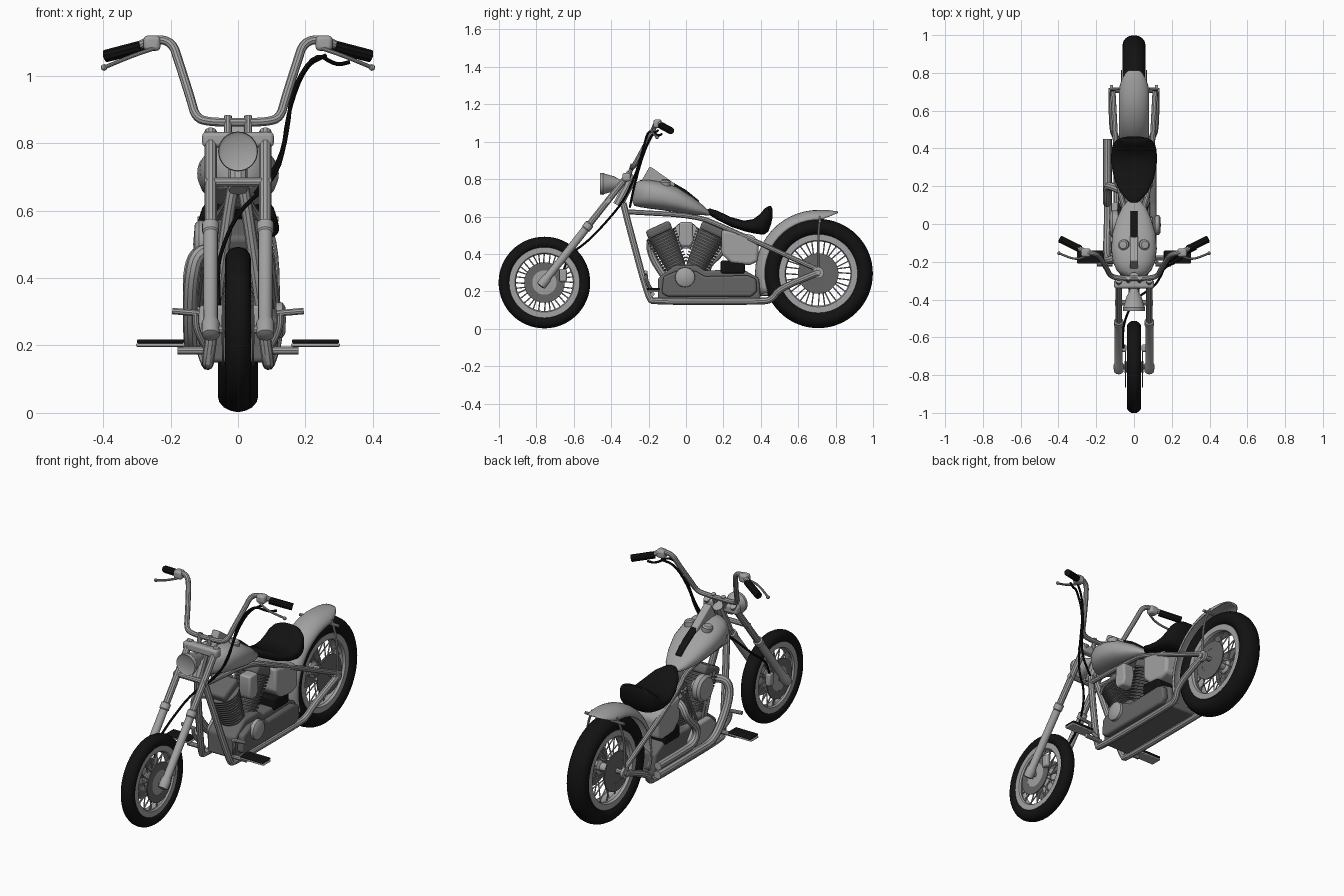
import bpy, bmesh, math
from mathutils import Vector, Matrix

if "Cube" in bpy.data.objects:
    bpy.data.objects.remove(bpy.data.objects["Cube"])


def material(name, c):
    m = bpy.data.materials.new(name)
    m.diffuse_color = (c, c, c, 1)
    m.use_nodes = True
    m.node_tree.nodes["Principled BSDF"].inputs["Base Color"].default_value = m.diffuse_color
    return m


GREY = material("light grey metal", 0.36)
DARK = material("dark grey engine", 0.13)
BLACK = material("black rubber", 0.006)


def finish(name, bm, mat, mirror=False, bevel=0):
    bmesh.ops.remove_doubles(bm, verts=bm.verts, dist=1e-5)
    bmesh.ops.recalc_face_normals(bm, faces=bm.faces)
    me = bpy.data.meshes.new(name)
    bm.to_mesh(me)
    bm.free()
    me.materials.append(mat)
    ob = bpy.data.objects.new(name, me)
    bpy.context.collection.objects.link(ob)
    if bevel:
        b = ob.modifiers.new("bevel", "BEVEL")
        b.width, b.segments = bevel, 3
    if mirror:
        ob.modifiers.new("mirror", "MIRROR").use_mirror_merge = False
    return ob


def skin(name, rings, mat, wrap=True, cap=True, close=False, **kw):
    """Faces between successive rings of points."""
    bm = bmesh.new()
    vs = [[bm.verts.new(p) for p in r] for r in rings]
    n = len(vs[0])
    pairs = list(zip(vs, vs[1:])) + ([(vs[-1], vs[0])] if close else [])
    for a, b in pairs:
        for i in range(n if wrap else n - 1):
            j = (i + 1) % n
            bm.faces.new((a[i], a[j], b[j], b[i]))
    if cap and wrap and not close:
        bm.faces.new(vs[0])
        bm.faces.new(vs[-1])
    return finish(name, bm, mat, **kw)


def lathe(name, prof, centre, axis, mat, seg=32, **kw):
    """prof: (distance along axis, radius) pairs."""
    q = Vector(axis).to_track_quat('Z', 'Y')
    rings = []
    for a, r in prof:
        r = max(r, 1e-4)
        rings.append([Vector(centre) + q @ Vector((r * math.cos(t), r * math.sin(t), a))
                      for t in (2 * math.pi * i / seg for i in range(seg))])
    return skin(name, rings, mat, **kw)


def prism(name, yz, x0, x1, mat, **kw):
    return skin(name, [[(x, y, z) for y, z in yz] for x in (x0, x1)], mat, **kw)


def box(name, c, s, mat, **kw):
    y, z, h, v = c[1], c[2], s[1] / 2, s[2] / 2
    return prism(name, [(y - h, z - v), (y + h, z - v), (y + h, z + v), (y - h, z + v)],
                 c[0] - s[0] / 2, c[0] + s[0] / 2, mat, **kw)


def tube(name, paths, r, mat, rounds=2, mirror=False):
    """Round tubes along corner-cut paths, joined in one mesh."""
    cu = bpy.data.curves.new(name, 'CURVE')
    cu.dimensions, cu.bevel_depth, cu.bevel_resolution, cu.use_fill_caps = '3D', r, 3, True
    for pts in paths:
        pts = [Vector(p) for p in pts]
        for _ in range(rounds if len(pts) > 2 else 0):
            new = [pts[0]]
            for a, b in zip(pts, pts[1:]):
                new += [a.lerp(b, .25), a.lerp(b, .75)]
            pts = new + [pts[-1]]
        sp = cu.splines.new('POLY')
        sp.points.add(len(pts) - 1)
        for p, v in zip(sp.points, pts):
            p.co = (*v, 1)
    tmp = bpy.data.objects.new(name + " curve", cu)
    bm = bmesh.new()
    bm.from_mesh(bpy.data.meshes.new_from_object(tmp))
    bpy.data.objects.remove(tmp)
    return finish(name, bm, mat, mirror)


def loft(name, secs, mat, power=2.4, seg=32):
    """secs: (y, z centre, half width, half height)."""
    f = lambda v: math.copysign(abs(v) ** (2 / power), v)
    ts = [2 * math.pi * i / seg for i in range(seg)]
    return skin(name, [[(w * f(math.cos(t)), y, z + h * f(math.sin(t))) for t in ts]
                       for y, z, w, h in secs], mat)


# wheels: tyre, rim, spokes, hub, discs
def wheel(tag, y, z, R, rim, hw, disc_x):
    c = (0, y, z)
    X = (1, 0, 0)
    m = (R + rim) / 2
    k = (R - rim) / 2
    ring = [(hw * math.cos(t), m + k * math.sin(t)) for t in
            (2 * math.pi * i / 16 for i in range(16))]
    lathe(tag + "_tyre", ring, c, X, BLACK, 64, close=True)
    w = hw * .72
    lathe(tag + "_rim", [(-w, rim + .012), (-w, rim - .02), (-w * .7, rim - .026), (0, rim - .015),
                         (w * .7, rim - .026), (w, rim - .02), (w, rim + .012)], c, X, GREY, 64, close=True)
    sp = []
    for i in range(32):
        a = 2 * math.pi * i / 32
        b = a + (.3 if i % 4 < 2 else -.3)
        s = (1 if i % 2 else -1)
        sp.append([(s * w * .9, y + .035 * math.cos(b), z + .035 * math.sin(b)),
                   (s * .006, y + (rim - .015) * math.cos(a), z + (rim - .015) * math.sin(a))])
    tube(tag + "_spokes", sp, .0035, GREY)
    lathe(tag + "_hub", [(-w - .012, .025), (-w, .042), (-w * .7, .042), (-w * .5, .025),
                         (w * .5, .025), (w * .7, .042), (w, .042), (w + .012, .025)], c, X, GREY)
    for s in (-1, 1):
        lathe(tag + "_disc", [(-.003, .065), (-.003, .108), (.003, .108), (.003, .065)],
              (s * disc_x, y, z), X, DARK, 48, close=True)
        lathe(tag + "_disc_carrier", [(-.004, 0), (-.004, .03), (-.002, .07), (.002, .07), (.004, .03), (.004, 0)],
              (s * disc_x, y, z), X, GREY if tag == "front" else DARK, 10)


FY, RY, RZ = -.757, .707, .295
wheel("front", FY, .247, .245, .178, .038, .045)
wheel("rear", RY, RZ, .292, .198, .06, .066)
tube("front_axle", [[(-.1, FY, .247), (.1, FY, .247)]], .013, GREY)
tube("rear_axle", [[(-.135, RY, .3), (.135, RY, .3)]], .014, GREY)

# fork
fork = lambda z, x=.081, dy=0: (x, -.76 + (z - .25) * .789 + dy, z)
d = Vector(fork(1)) - Vector(fork(0))
lathe("fork_lower", [(-.03, .012), (-.025, .026), (.02, .027), (.035, .021), (.36, .021),
                     (.365, .025), (.395, .025), (.4, .018)], fork(.25), d, GREY, 20, mirror=True)
tube("fork_upper", [[fork(.5), fork(.835)]], .018, GREY, mirror=True)
tube("fork_clamps", [[fork(.685, -.1), fork(.685, .1)]], .014, GREY)
box("upper_clamp", fork(.81, 0), (.212, .045, .045), GREY, bevel=.012)
tube("steering_neck", [[(0, -.28, .82), (0, -.365, .66)]], .028, GREY)
tube("risers", [[(.03, -.31, .8), (.03, -.285, .88)]], .012, GREY, mirror=True)
box("front_caliper", (.055, FY + .1, .285), (.03, .04, .07), GREY, bevel=.01, mirror=True)
lathe("headlight", [(0, 0), (0, .046), (-.006, .057), (.012, .059), (.02, .054), (.07, .04), (.1, .024), (.14, .015)],
      (0, -.455, .775), (0, 1, 0), GREY)

# handlebar and controls
tube("handlebar", [[(0, -.287, .862), (.085, -.287, .862), (.125, -.275, .875), (.14, -.245, .93), (.175, -.185, 1.04),
                    (.195, -.16, 1.1), (.25, -.15, 1.11), (.3, -.125, 1.085), (.385, -.083, 1.06)]], .0135, GREY, mirror=True)
tube("grips", [[(.285, -.132, 1.086), (.392, -.08, 1.058)]], .019, BLACK, mirror=True)
box("switch_housing", (.255, -.152, 1.096), (.05, .045, .045), GREY, bevel=.012, mirror=True)
tube("levers", [[(.25, -.17, 1.08), (.31, -.19, 1.06), (.397, -.155, 1.024)]], .006, GREY, mirror=True)
lathe("lever_ends", [(-.01, 0), (-.007, .007), (0, .01), (.007, .007), (.01, 0)], (.397, -.155, 1.024), (1, 0, 0), GREY, 12, mirror=True)
tube("cables", [[(.33, -.13, 1.04), (.29, -.15, 1.03), (.23, -.2, 1.07), (.16, -.23, .96), (.145, -.27, .82), (.11, -.33, .69),
                 (.0, -.4, .6), (-.055, -.52, .47), (-.06, -.62, .4), (-.055, -.66, .3)],
                [(.26, -.15, 1.06), (.2, -.19, 1.03), (.15, -.24, .9), (.13, -.28, .75), (.05, -.3, .65)]], .006, BLACK)

# frame
tube("cradle", [[(.015, -.335, .67), (.035, -.305, .55), (.088, -.2, .16), (.09, -.17, .145), (.09, .4, .145), (.095, .46, .155),
                 (.115, .5, .215), (.118, RY, .3)]], .018, GREY, mirror=True)
tube("upper_stays", [[(.03, -.31, .625), (.04, .05, .605), (.085, .2, .545), (.112, RY, .315)]], .014, GREY, mirror=True)
tube("fender_struts", [[(.12, RY, .3), (.115, RY, .5), (.075, RY + .01, .6)]], .006, GREY, mirror=True)
lathe("axle_plates", [(-.008, .03), (.008, .03)], (.118, RY, .3), (1, 0, 0), GREY, 20, mirror=True)
tube("fender_bar", [[(-.12, .715, .575), (.12, .715, .575)]], .008, GREY)

# tank, console and caps
loft("fuel_tank", [(-.287, .715, .03, .035), (-.275, .717, .06, .06), (-.245, .722, .092, .072), (-.2, .72, .112, .077),
                   (-.13, .71, .121, .076), (-.05, .69, .114, .068), (.03, .659, .09, .049), (.09, .634, .062, .027),
                   (.125, .617, .03, .011)], GREY)
prism("console", [(-.25, .77), (-.195, .866), (-.18, .86), (-.06, .775), (-.06, .72), (-.25, .72)], -.021, .021, GREY, bevel=.006)
prism("console_strip", [(-.075, .785), (0, .742), (.07, .685), (.07, .64), (-.075, .7)], -.019, .019, BLACK, bevel=.005)
lathe("filler_caps", [(-.03, .028), (.008, .028), (.015, .02), (.016, 0)], (.055, -.11, .78), (.2, 0, 1), GREY, 24, mirror=True)

# seat: top line dips, tail rises
loft("seat", [(y, (t + b) / 2, w, (t - b) / 2) for y, t, b, w in
              [(.115, .64, .62, .02), (.13, .643, .605, .04), (.17, .63, .58, .075), (.24, .597, .545, .105),
               (.31, .578, .522, .12), (.36, .586, .51, .122), (.395, .612, .505, .118), (.42, .642, .505, .112),
               (.44, .655, .52, .1), (.455, .655, .56, .075), (.462, .64, .59, .04)]], BLACK, 2.8)

# rear fender: arched section swept round the wheel, flat tail
path = [(RY + .338 * math.cos(a), RZ + .34 * math.sin(a), math.cos(a), math.sin(a), .08, .052)
        for a in (math.radians(200 - 7 * i) for i in range(17))]
path += [(.765, .634, .05, 1, .066, .035), (.8, .629, 0, 1, .045, .015), (.812, .626, 0, 1, .03, .006)]
arch = [math.radians(-90 + 15 * i) for i in range(13)]
fender = skin("rear_fender", [[(w * math.sin(a), y - ny * h * (1 - math.cos(a)), z - nz * h * (1 - math.cos(a))) for a in arch]
                              for y, z, ny, nz, w, h in path], GREY, wrap=False)
fender.modifiers.new("thickness", "SOLIDIFY").thickness = .006

# oil tank and battery box
prism("oil_tank", [(.19, .53), (.36, .5), (.39, .46), (.385, .36), (.34, .34), (.24, .35), (.19, .4)], -.1, .1, GREY, bevel=.015)
box("battery_box", (0, .25, .33), (.19, .13, .07), BLACK, bevel=.012)

# engine
prism("crankcase", [(-.15, .15), (.4, .15), (.39, .27), (.3, .32), (.1, .31), (.06, .34), (-.06, .34), (-.15, .27)], -.085, .085, DARK, bevel=.012)
prism("primary_cover", [(-.13, .19), (-.1, .172), (.35, .172), (.38, .2), (.375, .265), (.33, .285), (.1, .28), (.05, .31), (-.05, .31),
                        (-.12, .28)], .08, .118, DARK, bevel=.012)
prism("cam_cover", [(-.11, .19), (.1, .18), (.12, .24), (.06, .32), (-.06, .32), (-.12, .26)], -.115, -.08, GREY, bevel=.012)
lathe("round_cover", [(0, .054), (.02, .052), (.028, .04), (.03, 0)], (.112, -.005, .275), (1, 0, 0), GREY)
for tag, s in (("front", -1), ("rear", 1)):
    axis = Vector((0, s * .46, 1)).normalized()
    fins = [(0, .045)]
    for i in range(12):
        a, r = .05 + i * .0165, .054 + i * .0016
        fins += [(a, r), (a, r + .014), (a + .008, r + .014), (a + .008, r)]
    base = Vector((0, s * .035, .29))
    lathe(tag + "_cylinder", fins, base, axis, DARK, 28)
    head = box(tag + "_rocker_cover", (0, 0, .262), (.13, .14, .05), DARK, bevel=.016)
    head.data.transform(Matrix.Translation(base) @ Matrix.Rotation(-s * math.atan(.46), 4, 'X'))
    tube(tag + "_pushrods", [[(-.085, s * .03 + o, .3), (-.075, s * .13 + o, .53)] for o in (-.015, .015)], .007, GREY)
prism("horn_cover", [(-.035, .57), (.035, .57), (.04, .47), (.025, .44), (-.025, .44), (-.04, .47)], .03, .1, GREY, bevel=.01)
lathe("air_cleaner", [(0, .03), (.03, .035), (.035, .07), (.065, .072), (.078, .06), (.083, 0)], (-.05, 0, .5), (-1, 0, 0), GREY)

# exhaust pipes on the left side
tube("exhausts", [[(-.05, -.16, .48), (-.12, -.19, .48), (-.14, -.19, .4), (-.142, -.11, .27), (-.138, -.03, .195), (-.138, .1, .195), (-.138, .45, .195)],
                  [(-.05, .17, .48), (-.12, .2, .48), (-.142, .2, .42), (-.142, .1, .33), (-.142, .13, .25), (-.142, .25, .245), (-.142, .45, .245)]],
     .022, GREY)

# foot controls
tube("foot_bars", [[(.08, -.18, .185), (.18, -.18, .185)]], .012, GREY, mirror=True)
box("footboard", (.23, -.175, .201), (.145, .065, .01), GREY, bevel=.004, mirror=True)
box("footboard_pad", (.23, -.175, .212), (.14, .07, .012), BLACK, bevel=.005, mirror=True)
tube("foot_levers", [[(.1, -.18, .2), (.125, -.21, .25), (.125, -.215, .295)], [(.115, -.215, .295), (.195, -.215, .302)]], .01, GREY, mirror=True)

bpy.ops.object.select_all(action='SELECT')
bpy.context.view_layer.objects.active = fender
bpy.ops.object.shade_smooth_by_angle(angle=math.radians(35))
